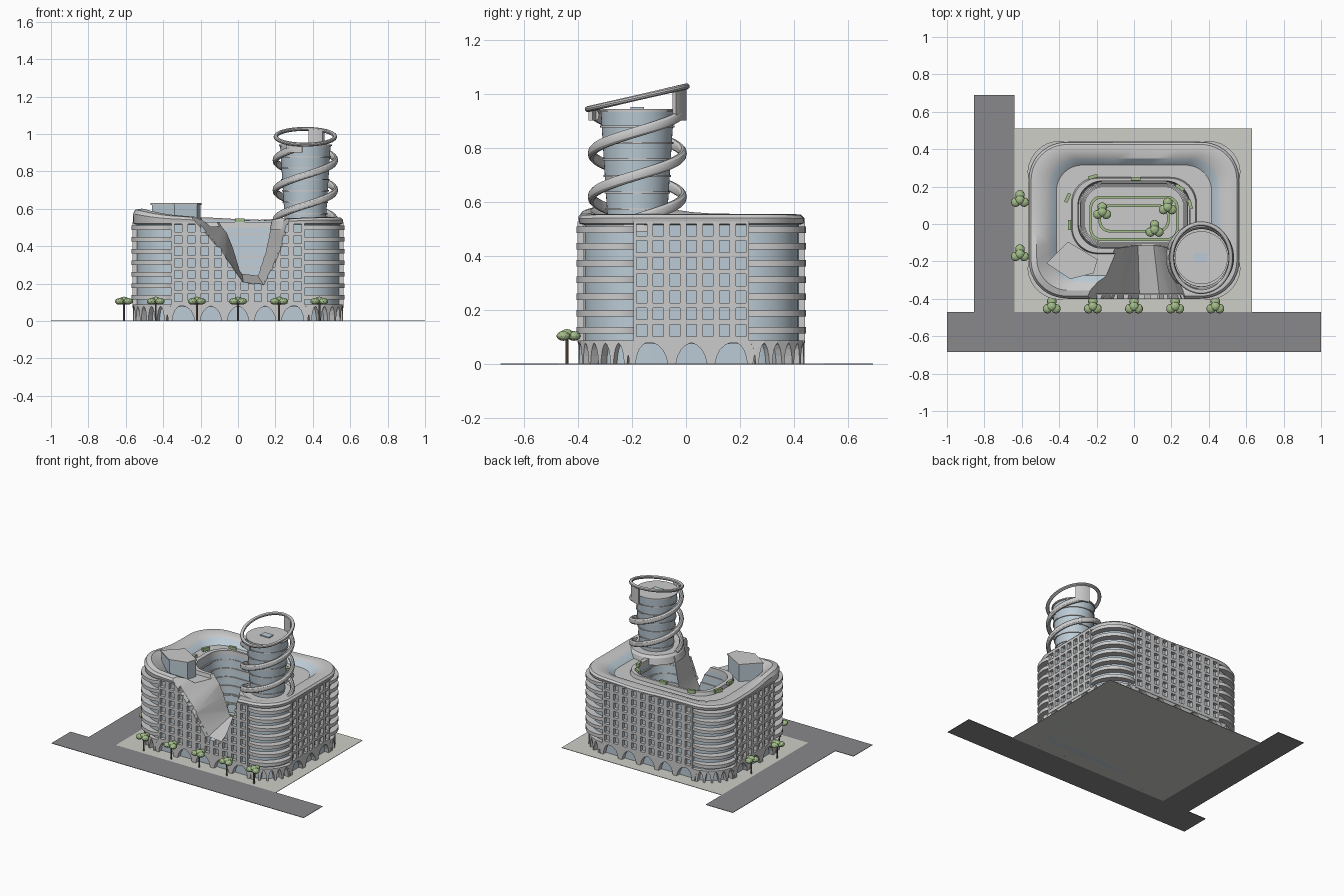
import bpy, bmesh, math
from math import sin, cos, pi, exp, radians

if "Cube" in bpy.data.objects:
    bpy.data.objects.remove(bpy.data.objects["Cube"])

def mat(name, c):
    m = bpy.data.materials.new(name); m.diffuse_color = (*c, 1); return m
GLASS, GREEN = mat("glass", (.50, .60, .67)), mat("leaf", (.36, .50, .25))
TRUNK, ROAD, PAVE = mat("bark", (.2, .15, .1)), mat("asphalt", (.25, .25, .26)), mat("paving", (.62, .62, .58))
GREY = mat("concrete", (.6, .6, .6))
NC, NS = 12, 6
smooth = []

def sweep(name, secs, m=None, loop=False, band_mats=None, soft=False):
    """Skin a row of closed sections; cap the ends unless it loops."""
    n, k = len(secs[0]), len(secs)
    faces, idx = [], []
    for s in range(k if loop else k - 1):
        a, b = s * n, (s + 1) % k * n
        for i in range(n):
            j = (i + 1) % n
            faces.append((a + i, a + j, b + j, b + i))
            idx.append(band_mats[s] if band_mats else 0)
    if not loop:
        faces += [tuple(range(n)), tuple(range((k - 1) * n, k * n))]
        idx += [0, 0]
    me = bpy.data.meshes.new(name)
    me.from_pydata([v for s in secs for v in s], [], faces)
    for x in ([GREY, GLASS] if band_mats else [m] if m else []):
        me.materials.append(x)
    me.polygons.foreach_set("material_index", idx)
    bm = bmesh.new(); bm.from_mesh(me)
    bmesh.ops.recalc_face_normals(bm, faces=bm.faces)
    bm.to_mesh(me); bm.free()
    o = bpy.data.objects.new(name, me)
    bpy.context.collection.objects.link(o)
    if soft: smooth.append(o)
    return o

def box(name, x0, x1, y0, y1, z0, z1, m=None):
    return sweep(name, [[(x0, y0, z), (x1, y0, z), (x1, y1, z), (x0, y1, z)] for z in (z0, z1)], m)

def outline(hx, hy, r, cy=.02):
    """Rounded rectangle as (x, y, nx, ny)."""
    out = []
    for k, (sx, sy) in enumerate(((1, 1), (-1, 1), (-1, -1), (1, -1))):
        for i in range(NC + 1):
            a = pi / 2 * (k + i / NC)
            out.append((sx * (hx - r) + r * cos(a), cy + sy * (hy - r) + r * sin(a), cos(a), sin(a)))
        x, y, nx, ny = out[-1]
        d = 2 * ((hx - r) if k % 2 == 0 else (hy - r)) / NS
        out += [(x - ny * d * i, y + nx * d * i, nx, ny) for i in range(1, NS)]
    return out

def ring(hx, hy, r, cy, z, wave=0):
    return [(x, y, z + wave * (.045 * exp(-((x + .5) ** 2 + (y + .22) ** 2) / .03)
             - .015 * exp(-(x - .1) ** 2 / .04))) for x, y, _, _ in outline(hx, hy, r, cy)]

def apply(o, kind, **kw):
    md = o.modifiers.new(kind, kind)
    for k, v in kw.items(): setattr(md, k, v)
    bpy.context.view_layer.objects.active = o
    bpy.ops.object.modifier_apply(modifier=md.name)

# Site
box("paving", -.64, .63, -.47, .51, 0, .003, PAVE)
box("front_road", -1, 1, -.685, -.47, 0, .003, ROAD)
box("side_road", -.855, -.64, -.47, .69, 0, .003, ROAD)

# Main block: outer wall, rim, roof step, terrace and courtyard in one skin
body = sweep("main_block", [
    ring(.54, .395, .19, .02, .075), ring(.54, .395, .19, .02, .515),
    ring(.558, .413, .2, .02, .52), ring(.562, .417, .2, .02, .54, .8), ring(.55, .405, .19, .02, .553, 1),
    ring(.52, .375, .17, .02, .556, 1), ring(.455, .33, .15, .02, .54, .3),
    ring(.415, .295, .14, .02, .505), ring(.335, .205, .14, .045, .505),
    ring(.33, .20, .14, .045, .53), ring(.30, .18, .13, .05, .53),
    ring(.298, .178, .13, .05, .50), ring(.27, .155, .11, .05, .10)],
    band_mats=[1, 0, 0, 0, 0, 0, 1, 0, 0, 0, 0, 1], soft=True)

# Courtyard floor slabs
slabs = []
for i in range(6):
    z = .16 + .06 * i
    w = .03 * (z - .1) / .4
    a, b = (.28 + w, .165 + w, .12, .05), (.26 + w, .145 + w, .11, .05)
    slabs.append(sweep("courtyard_slab", [ring(*a, z), ring(*a, z + .01), ring(*b, z + .01), ring(*b, z)],
                       loop=True, soft=True))

# Window grids on the four straight faces
def facade(name, cols, pitch, cx, cy, ux, uy):
    us, zs = [-cols * pitch / 2], [.08]
    for i in range(cols):
        c = (i - (cols - 1) / 2) * pitch
        us += [c - .019, c + .019]
    us.append(cols * pitch / 2)
    for j in range(7): zs += [.103 + .062 * j, .147 + .062 * j]
    zs.append(.528)
    n = len(zs)
    me = bpy.data.meshes.new(name)
    me.from_pydata([(cx + ux * u, cy + uy * u, z) for u in us for z in zs], [],
                   [(i * n + j, (i + 1) * n + j, (i + 1) * n + j + 1, i * n + j + 1)
                    for i in range(len(us) - 1) for j in range(n - 1) if not (i % 2 and j % 2)])
    o = bpy.data.objects.new(name, me)
    bpy.context.collection.objects.link(o)
    apply(o, 'SOLIDIFY', thickness=.024, offset=0)
    return o
front = facade("front_window_grid", 10, .071, 0, -.388, 1, 0)
facade("back_window_grid", 10, .071, 0, .428, -1, 0)
facade("right_window_grid", 7, .061, .553, .02, 0, 1)
facade("left_window_grid", 7, .061, -.553, .02, 0, -1)

# V-shaped valley cut from the front into the courtyard
pf = [(-.34, .9), (-.28, .57), (-.20, .49), (-.07, .34), (.03, .20), (.14, .19), (.20, .30), (.25, .43), (.29, .57), (.32, .9)]
pb = [(-.13, .9), (-.10, .57), (-.06, .50), (-.02, .40), (.02, .26), (.10, .25), (.13, .35), (.15, .45), (.17, .57), (.19, .9)]
cutter = sweep("valley_cutter", [[(x, -.42, z) for x, z in pf], [(x, -.07, z) for x, z in pb]])
bm = bmesh.new(); bm.from_mesh(cutter.data)
bmesh.ops.triangulate(bm, faces=bm.faces); bm.to_mesh(cutter.data); bm.free()
for o in [body, front] + slabs:
    apply(o, 'BOOLEAN', operation='DIFFERENCE', solver='EXACT', object=cutter)
bpy.data.objects.remove(cutter)

# Curved corner balconies
base = outline(.54, .395, .19)
for k in range(4):
    arc = base[k * (NC + NS):k * (NC + NS) + NC + 1]
    for j in range(7):
        z, secs = .125 + .062 * j, []
        for i, (x, y, nx, ny) in enumerate(arc):
            d = .014 + .034 * max(0, sin(pi * i / NC)) ** .6
            secs.append([(x + nx * e, y + ny * e, z + h)
                         for e, h in ((-.01, -.011), (d, -.011), (d, .013), (-.01, .013))])
        sweep("corner_balcony", secs, soft=True)

# Ground floor glass and flared arcade piers
sweep("ground_floor_glass", [ring(.53, .385, .18, .02, z) for z in (0, .078)], GLASS, soft=True)
def pier(x, y, nx, ny, s):
    half = [(.10, 0), (.15, .03), (.24, .055), (.36, .071), (.5, .08), (.5, .088)]
    prof = [(w * s, z) for w, z in half] + [(-w * s, z) for w, z in half[::-1]]
    sweep("arcade_pier", [[(x - ny * u + nx * d, y + nx * u + ny * d, z) for u, z in prof] for d in (-.035, 0)])
arcade = outline(.562, .417, .2)
for k in range(4):
    c = k * (NC + NS)
    for i in range(1, NC, 2):
        pier(*arcade[c + i], .054)
    x, y, nx, ny = arcade[c + NC]
    x2, y2 = arcade[(c + NC + NS) % len(arcade)][:2]
    n = 5 if k % 2 == 0 else 3
    s = math.hypot(x2 - x, y2 - y) / n
    for i in range(n + 1):
        f = i / n
        pier(x + (x2 - x) * f, y + (y2 - y) * f, nx, ny, s if 0 < i < n else s * .7)

# Roof pavilion at the front left
pav = [(-.46, -.21), (-.35, -.10), (-.20, -.19), (-.22, -.26), (-.34, -.29)]
sweep("pavilion_glass", [[(x, y, z) for x, y in pav] for z in (.5, .62)], GLASS)
sweep("pavilion_roof", [[(-.31 + (x + .31) * 1.05, -.2 + (y + .2) * 1.05, z) for x, y in pav] for z in (.62, .63)])

# Tower: tapered glass drum with floor discs
TX, TY = .36, -.18
def disc(r, z): return [(TX + r * cos(a * pi / 24), TY + r * sin(a * pi / 24), z) for a in range(48)]
def rad(z): return .11 + .025 * (z - .55) / .38
sweep("tower_glass", [disc(.107, .49), disc(.135, .935)], GLASS, soft=True)
sweep("tower_foot", [disc(.19, .49), disc(.18, .535), disc(.165, .55)], soft=True)
for i in range(7):
    z = .57 + .061 * i
    sweep("tower_floor", [disc(rad(z) + .006, z), disc(rad(z) + .006, z + .007)], soft=True)
sweep("tower_roof", [disc(.138, .932), disc(.138, .942)], soft=True)
box("roof_light", .32, .39, -.205, -.155, .94, .95, GLASS)

# Spiral bands, crown ring and the two upright links
def tube(name, centre, n, loop, w, h):
    secs = []
    for i in range(n):
        a, rx, ry, z = centre(i / (n if loop else n - 1))
        secs.append([(TX + (rx + w * cos(b)) * cos(a), TY + (ry + w * cos(b)) * sin(a), z + h * sin(b))
                     for b in [q * pi / 5 for q in range(10)]])
    sweep(name, secs, loop=loop, soft=True)
def crown_z(a): return .985 + .042 * sin(a)
tube("crown_ring", lambda t: (2 * pi * t, .158, .182, crown_z(2 * pi * t)), 64, True, .012, .011)
for k in range(2):
    end = radians(68) + k * pi
    tube("spiral_band", lambda t: (end - 2 * pi * 1.2 * (1 - t), .16, .168, .535 + .385 * t), 80, False, .015, .021)
    secs = []
    for i in range(9):
        a = end + radians(-16 + 4 * i)
        secs.append([(TX + rx * cos(a), TY + (rx + .016) * sin(a), z)
                     for rx, z in ((.15, .90), (.166, .90), (.166, crown_z(a)), (.15, crown_z(a)))])
    sweep("crown_link", secs, soft=True)

# Courtyard lawn borders and terrace planters
for hx, hy in ((.238, .12), (.19, .075)):
    a, b = (hx, hy, .06, .03), (hx - .014, hy - .014, .05, .03)
    sweep("lawn_border", [ring(*a, .095), ring(*a, .115), ring(*b, .115), ring(*b, .095)], GREEN, loop=True)
for x, y, r in ((-.355, .14, 65), (-.345, -.005, 90), (-.22, .252, 15), (.01, .242, 0), (.245, .195, -30), (.3, .105, -75)):
    o = box("planter", -.026, .026, -.009, .009, -.012, .012, GREEN)
    o.location, o.rotation_euler = (x, y, .535), (0, 0, radians(r))

# Trees
def tree(x, y, z):
    bpy.ops.mesh.primitive_cylinder_add(vertices=8, radius=.005, depth=.1, location=(x, y, z + .05))
    o = bpy.context.object; o.name = "tree_trunk"; o.data.materials.append(TRUNK)
    for i in range(4):
        a, d = radians(90 + 120 * i), .026 if i < 3 else 0
        bpy.ops.mesh.primitive_ico_sphere_add(subdivisions=2, radius=.026,
            location=(x + d * cos(a), y + d * sin(a), z + (.105 if i < 3 else .112)))
        o = bpy.context.object; o.name = "tree_crown"; o.scale = (1, 1, .7); o.data.materials.append(GREEN)
for x in (-.44, -.22, 0, .22, .435): tree(x, -.44, 0)
for y in (.13, -.16): tree(-.61, y, 0)
for x, y in ((-.17, .065), (.18, .09), (.11, -.03)): tree(x, y, .1)

# Smooth shading on curved parts
bpy.ops.object.select_all(action='DESELECT')
for o in smooth: o.select_set(True)
bpy.context.view_layer.objects.active = body
bpy.ops.object.shade_smooth_by_angle(angle=radians(30))

for m in bpy.data.materials:
    if m.users and not m.is_grease_pencil:
        m.use_nodes = True
        m.node_tree.nodes["Principled BSDF"].inputs["Base Color"].default_value = m.diffuse_color
